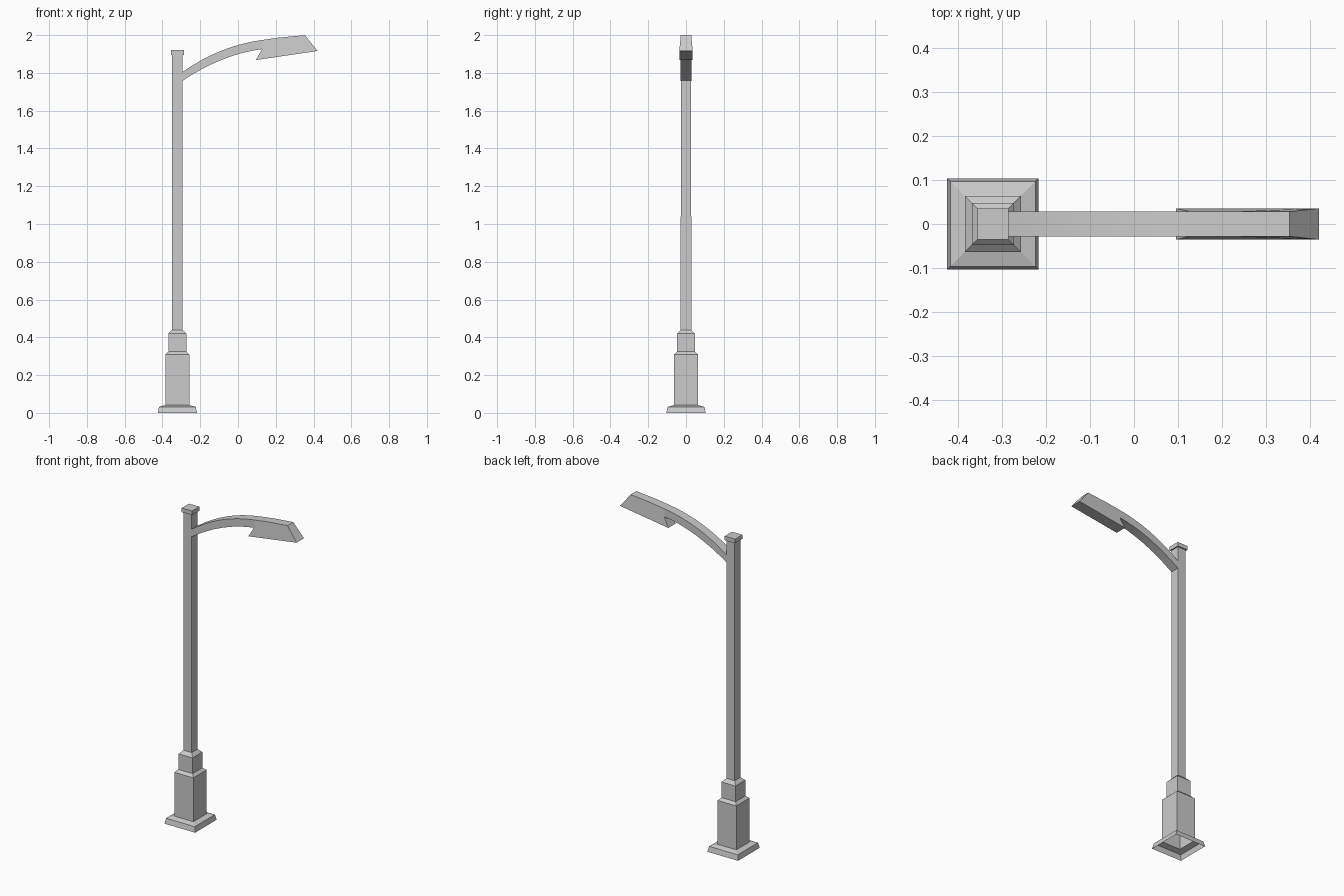
import bpy, bmesh

if "Cube" in bpy.data.objects:
    bpy.data.objects.remove(bpy.data.objects["Cube"])

PX = -0.321  # pole centre on x


def finish(name, bm, smooth=False):
    bmesh.ops.recalc_face_normals(bm, faces=bm.faces[:])
    me = bpy.data.meshes.new(name)
    bm.to_mesh(me)
    bm.free()
    ob = bpy.data.objects.new(name, me)
    bpy.context.collection.objects.link(ob)
    if smooth:
        bpy.context.view_layer.objects.active = ob
        ob.select_set(True)
        bpy.ops.object.shade_smooth_by_angle(angle=0.5)
        ob.select_set(False)
    return ob


def loft(bm, rings, cap_start=False, cap_end=False):
    loops = [[bm.verts.new(p) for p in r] for r in rings]
    for a, b in zip(loops, loops[1:]):
        n = len(a)
        for i in range(n):
            bm.faces.new((a[i], a[(i + 1) % n], b[(i + 1) % n], b[i]))
    if cap_start:
        bm.faces.new(loops[0])
    if cap_end:
        bm.faces.new(loops[-1])
    return loops


def square(h, z):
    return [(PX + sx * h, sy * h, z) for sx, sy in ((-1, -1), (1, -1), (1, 1), (-1, 1))]


def section(top, bottom, w_top=0.028, w_bot=0.028):
    (xt, zt), (xb, zb) = top, bottom
    return [(xt, -w_top, zt), (xt, w_top, zt), (xb, w_bot, zb), (xb, -w_bot, zb)]


def bezier(a, c, b, t):
    return tuple((1 - t) ** 2 * p + 2 * t * (1 - t) * q + t * t * r for p, q, r in zip(a, c, b))


# stepped pole with plinth and cap, open underneath
profile = [(0.104, 0), (0.097, 0.032), (0.064, 0.041), (0.064, 0.309), (0.0475, 0.324),
           (0.0475, 0.42), (0.028, 0.44), (0.0275, 1.895), (0.035, 1.895), (0.035, 1.92)]
bm = bmesh.new()
loft(bm, [square(h, z) for h, z in profile], cap_end=True)
finish("pole", bm)

# curved arm
N = 8
bm = bmesh.new()
loft(bm, [section(bezier((-0.296, 1.803), (-0.1, 1.943), (0.127, 1.974), i / N),
                  bezier((-0.296, 1.757), (-0.085, 1.898), (0.127, 1.926), i / N))
          for i in range(N + 1)])
finish("arm", bm, smooth=True)

# lamp head: side outline mirrored across y, flaring towards the underside
outline = [(0.127, 1.974, 0.028), (0.22, 1.987, 0.028), (0.354, 2.0, 0.028),
           (0.421, 1.916, 0.0355), (0.095, 1.868, 0.0355), (0.127, 1.926, 0.028)]
bm = bmesh.new()
sides = [[bm.verts.new((x, s * w, z)) for x, z, w in outline] for s in (-1, 1)]
for side in sides:
    bm.faces.new(side)
for i in range(5):
    bm.faces.new((sides[0][i], sides[0][i + 1], sides[1][i + 1], sides[1][i]))
finish("lamp_head", bm)
